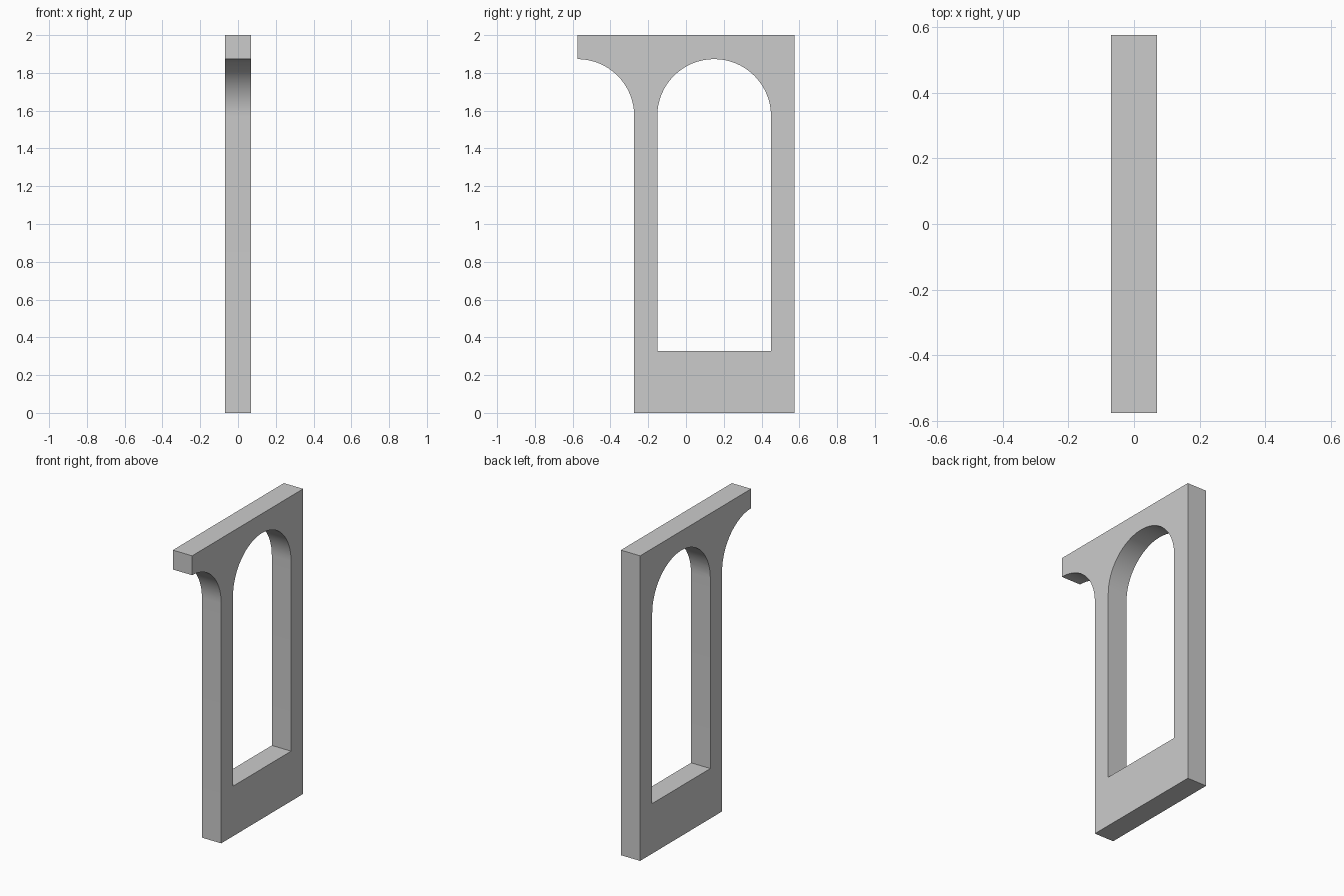
import bpy, bmesh
from math import sin, cos, pi, radians

if "Cube" in bpy.data.objects:
    bpy.data.objects.remove(bpy.data.objects["Cube"])

HALF_T, HALF_W, HEIGHT = 0.07, 0.575, 2.0
R, SPRING, SILL = 0.301, 1.572, 0.328
PIER_L, OPEN_L, OPEN_R = -0.274, -0.152, 0.45
STEPS = 16  # segments per quarter circle


def arc(cy, start, end, steps):
    return [(cy + R * cos(start + (end - start) * i / steps),
             SPRING + R * sin(start + (end - start) * i / steps))
            for i in range(steps + 1)]


def extrude_profile(name, points, half):
    """Solid from a (y, z) outline, centred on x = 0."""
    bm = bmesh.new()
    face = bm.faces.new([bm.verts.new((-half, y, z)) for y, z in points])
    ext = bmesh.ops.extrude_face_region(bm, geom=[face])
    verts = [v for v in ext["geom"] if isinstance(v, bmesh.types.BMVert)]
    bmesh.ops.translate(bm, verts=verts, vec=(2 * half, 0, 0))
    bmesh.ops.recalc_face_normals(bm, faces=bm.faces)
    mesh = bpy.data.meshes.new(name)
    bm.to_mesh(mesh)
    bm.free()
    obj = bpy.data.objects.new(name, mesh)
    bpy.context.collection.objects.link(obj)
    return obj


# Wall with the half arch on its open side
wall = extrude_profile("arched_wall", [
    (PIER_L, 0), (HALF_W, 0), (HALF_W, HEIGHT), (-HALF_W, HEIGHT),
    *arc(-HALF_W, pi / 2, 0, STEPS)], HALF_T)

# Arched window opening
cutter = extrude_profile("opening_cutter", [
    (OPEN_L, SILL), (OPEN_R, SILL),
    *arc((OPEN_L + OPEN_R) / 2, 0, pi, 2 * STEPS)], HALF_T * 2)
cutter.hide_render = True

bpy.context.view_layer.objects.active = wall
wall.select_set(True)
cut = wall.modifiers.new("opening", "BOOLEAN")
cut.operation = "DIFFERENCE"
cut.solver = "EXACT"
cut.object = cutter
bpy.ops.object.modifier_apply(modifier=cut.name)
bpy.data.objects.remove(cutter)

# Smooth arches, crisp corners
bpy.ops.object.shade_smooth_by_angle(angle=radians(30))
